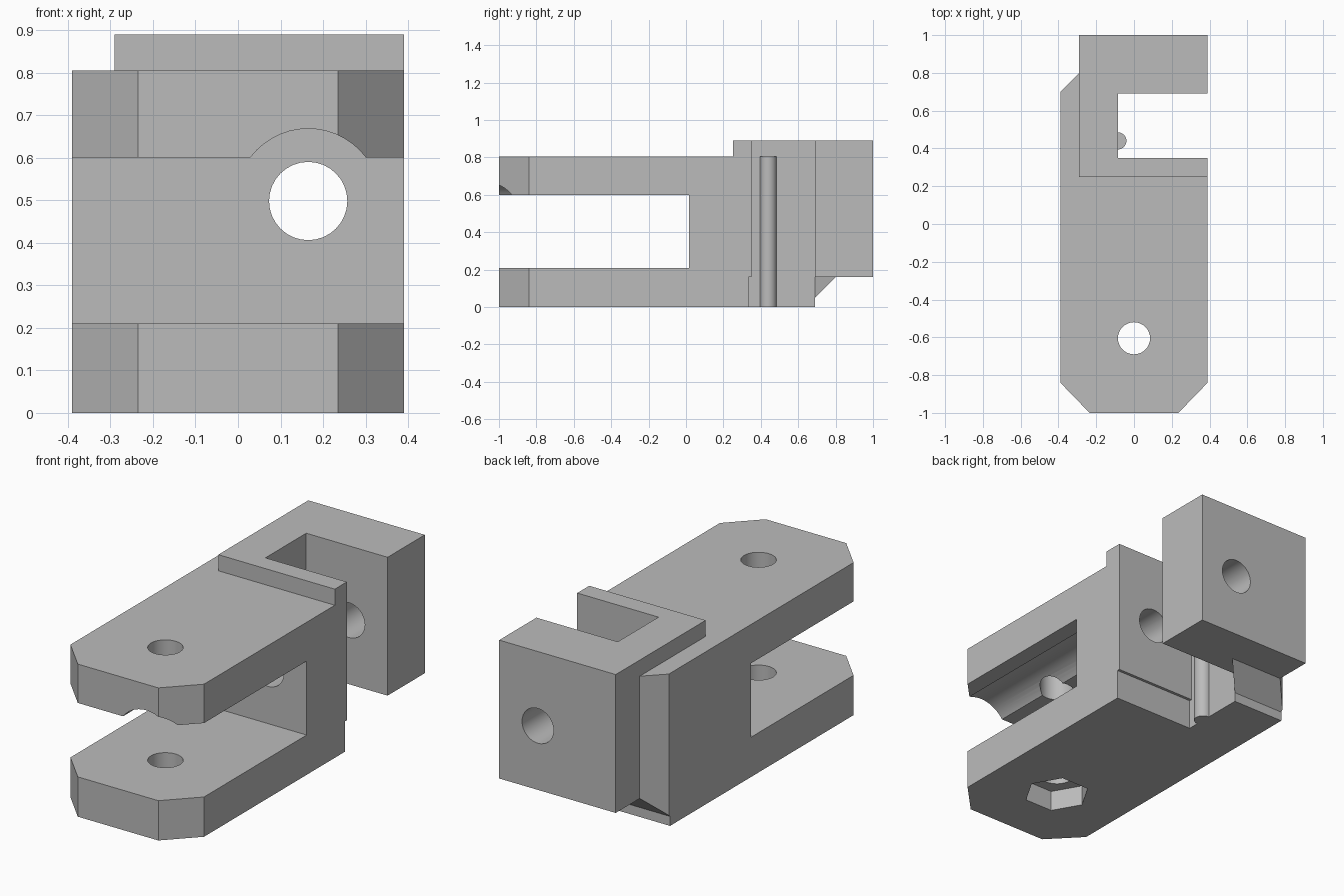
import bpy
import bmesh
import math
from mathutils import Matrix, Vector

old = bpy.data.objects.get("Cube")
if old:
    bpy.data.objects.remove(old, do_unlink=True)

grey = bpy.data.materials.new("plain grey")
grey.use_nodes = True
grey.diffuse_color = (0.5, 0.5, 0.5, 1)
grey.node_tree.nodes["Principled BSDF"].inputs["Base Color"].default_value = (0.5, 0.5, 0.5, 1)


def make(name, bm):
    bmesh.ops.recalc_face_normals(bm, faces=bm.faces)
    mesh = bpy.data.meshes.new(name)
    bm.to_mesh(mesh)
    bm.free()
    mesh.materials.append(grey)
    ob = bpy.data.objects.new(name, mesh)
    bpy.context.collection.objects.link(ob)
    return ob


def prism(name, outline, low, high, axis="z"):
    """Extrude an outline along z (points are x, y) or x (points are y, z)."""
    bm = bmesh.new()
    place = (lambda a, b: (a, b, low)) if axis == "z" else (lambda a, b: (low, a, b))
    face = bm.faces.new([bm.verts.new(place(a, b)) for a, b in outline])
    step = Vector((0, 0, high - low)) if axis == "z" else Vector((high - low, 0, 0))
    out = bmesh.ops.extrude_face_region(bm, geom=[face])
    bmesh.ops.translate(bm, vec=step, verts=[v for v in out["geom"] if isinstance(v, bmesh.types.BMVert)])
    return make(name, bm)


def rod(name, start, end, radius, sides=32):
    start, end = Vector(start), Vector(end)
    bm = bmesh.new()
    turn = (end - start).to_track_quat("Z", "Y").to_matrix().to_4x4()
    bmesh.ops.create_cone(bm, cap_ends=True, segments=sides, radius1=radius, radius2=radius,
                          depth=(end - start).length,
                          matrix=Matrix.Translation((start + end) / 2) @ turn)
    return make(name, bm)


def combine(target, other, operation):
    other.hide_render = True
    mod = target.modifiers.new(operation, "BOOLEAN")
    mod.operation = operation
    mod.solver = "EXACT"
    mod.object = other
    bpy.context.view_layer.objects.active = target
    bpy.ops.object.modifier_apply(modifier=mod.name)
    bpy.data.objects.remove(other, do_unlink=True)


# Main block with chamfered nose and bevelled tail
bracket = prism("clevis_bracket", [
    (-.235, -1), (.235, -1), (.39, -.84), (.39, .335), (-.085, .335), (-.085, .69),
    (.025, .8), (-.29, .8), (-.39, .7), (-.39, -.84)], 0, .805)

# Fork slot and sloped underside of the tail
combine(bracket, prism("fork_slot", [(-1.2, .21), (.015, .21), (.015, .6), (-1.2, .6)],
                       -.6, .6, "x"), "DIFFERENCE")
combine(bracket, prism("tail_slope", [(.69, -.2), (.69, .05), (.9, .26), (.9, -.2)],
                       -.6, .6, "x"), "DIFFERENCE")

# Raised hook around the side notch
combine(bracket, prism("hook", [
    (-.29, .25), (.39, .25), (.39, .35), (-.085, .35), (-.085, .69),
    (.39, .69), (.39, 1), (-.29, 1)], .16, .89), "UNION")

# Upright rib inside the notch
combine(bracket, rod("notch_rib", (-.085, .44, 0), (-.085, .44, .805), .045), "UNION")

# Round groove under the upper prong, lengthwise bore, pin hole and nut pocket
combine(bracket, rod("prong_groove", (.165, -1.2, .498), (.165, .015, .498), .17, 48), "DIFFERENCE")
combine(bracket, rod("long_bore", (.165, -1.2, .498), (.165, 1.2, .498), .092), "DIFFERENCE")
combine(bracket, rod("pin_hole", (0, -.605, -.2), (0, -.605, 1.2), .085), "DIFFERENCE")
pocket = [(.165 * math.cos(i * math.pi / 3), -.605 + .165 * math.sin(i * math.pi / 3)) for i in range(6)]
combine(bracket, prism("nut_pocket", pocket, -.2, .11), "DIFFERENCE")

# Smooth bores, sharp edges elsewhere
bpy.ops.object.select_all(action="DESELECT")
bracket.select_set(True)
bpy.context.view_layer.objects.active = bracket
bpy.ops.object.shade_smooth_by_angle(angle=math.radians(25))
